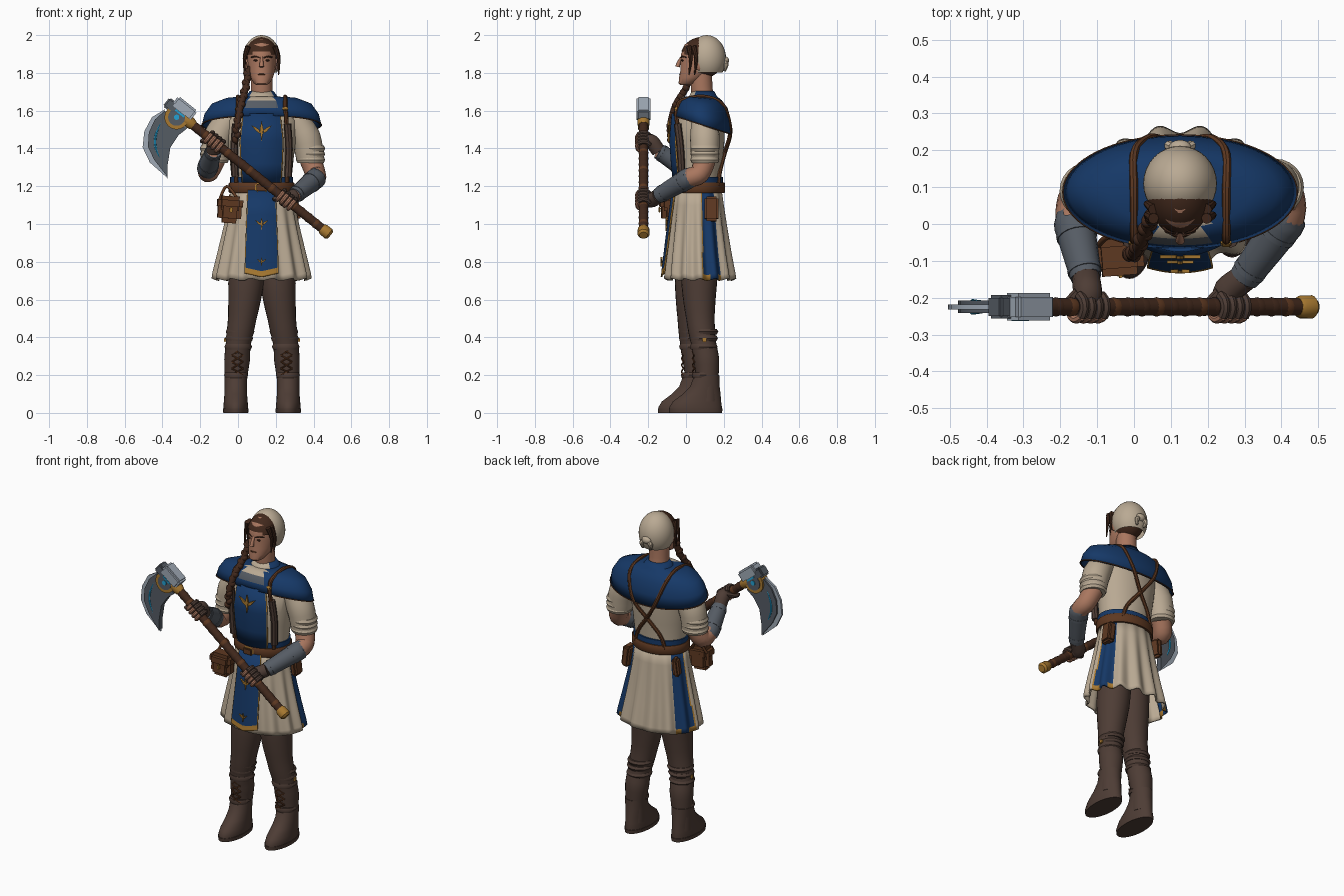
import bpy, bmesh, math
from mathutils import Vector, Euler

if "Cube" in bpy.data.objects:
    bpy.data.objects.remove(bpy.data.objects["Cube"])
CX = 0.125          # body centre line


def material(name, *rgb):
    m = bpy.data.materials.new(name)
    col = [(c / 255) ** 2.2 for c in rgb] + [1]
    m.diffuse_color = col
    m.use_nodes = True
    node = next(n for n in m.node_tree.nodes if n.type == 'BSDF_PRINCIPLED')
    node.inputs["Base Color"].default_value = col
    return m


CREAM = material("cream cloth", 184, 168, 146)
BLUE = material("blue cloth", 28, 59, 103)
LEATHER = material("tan leather", 94, 59, 38)
DARK = material("dark brown leather", 79, 63, 56)
SKIN = material("skin", 168, 118, 95)
HAIR = material("dark umber", 68, 45, 34)
STEEL = material("dark steel", 86, 92, 100)
PALE = material("pale steel", 158, 168, 180)
GOLD = material("gold", 166, 120, 52)
GLOW = material("bright blue", 40, 160, 210)


def finish(name, bm, mats, rule=None):
    bmesh.ops.recalc_face_normals(bm, faces=bm.faces)
    for f in bm.faces:
        f.smooth = True
        if rule:
            f.material_index = rule(f.calc_center_median())
    me = bpy.data.meshes.new(name)
    bm.to_mesh(me)
    bm.free()
    me.set_sharp_from_angle(angle=math.radians(40))
    for m in (mats if isinstance(mats, list) else [mats]):
        me.materials.append(m)
    ob = bpy.data.objects.new(name, me)
    bpy.context.collection.objects.link(ob)
    return ob


def skin_rings(bm, rings, caps):
    n = len(rings[0])
    for a, b in zip(rings, rings[1:]):
        for i in range(n):
            bm.faces.new((a[i], a[(i + 1) % n], b[(i + 1) % n], b[i]))
    if caps:
        bm.faces.new(rings[0])
        bm.faces.new(rings[-1])


def loft(name, rows, mats, cx=CX, n=40, caps=True, rule=None):
    """Stack of ellipses: z, rx, ry, cy, tilt, wave."""
    bm, rings = bmesh.new(), []
    for row in rows:
        z, rx, ry, cy, tilt, wave = (list(row) + [0, 0])[:6]
        ring = []
        for i in range(n):
            a = math.tau * i / n
            w = wave * math.cos(14 * a)
            ring.append(bm.verts.new((cx + (rx + w) * math.cos(a), cy + (ry + w) * math.sin(a),
                                      z + tilt * math.sin(a) + w / 2)))
        rings.append(ring)
    skin_rings(bm, rings, caps)
    return finish(name, bm, mats, rule)


def tube(name, pts, radii, mat, n=12, steps=4):
    """Round sweep along a smooth path."""
    pts = [Vector(p) for p in pts]
    radii = radii if isinstance(radii, (list, tuple)) else [radii] * len(pts)
    path = []
    for i in range(len(pts) - 1):
        a, b = pts[max(i - 1, 0)], pts[i]
        c, d = pts[i + 1], pts[min(i + 2, len(pts) - 1)]
        for k in range(steps + (i == len(pts) - 2)):
            t = k / steps
            p = b + (c - a) * t / 2 + (a - b * 2.5 + c * 2 - d / 2) * t * t + (b * 1.5 - a / 2 - c * 1.5 + d / 2) * t ** 3
            path.append((p, radii[i] * (1 - t) + radii[i + 1] * t))
    bm, rings = bmesh.new(), []
    u = (path[1][0] - path[0][0]).orthogonal()
    for i, (p, r) in enumerate(path):
        tan = (path[min(i + 1, len(path) - 1)][0] - path[max(i - 1, 0)][0]).normalized()
        u = (u - tan * u.dot(tan)).normalized()
        v = tan.cross(u)
        rings.append([bm.verts.new(p + (u * math.cos(math.tau * k / n) + v * math.sin(math.tau * k / n)) * r)
                      for k in range(n)])
    skin_rings(bm, rings, True)
    return finish(name, bm, mat)


def ball(name, loc, size, mat, cut=None, rot=(0, 0, 0)):
    bm = bmesh.new()
    bmesh.ops.create_uvsphere(bm, u_segments=32, v_segments=20, radius=1)
    for v in bm.verts:
        v.co = Vector(loc) + Euler(rot).to_matrix() @ (v.co * Vector(size))
    if cut:
        bmesh.ops.delete(bm, geom=[f for f in bm.faces if cut(f.calc_center_median())], context='FACES')
    return finish(name, bm, mat)


def box(name, loc, size, mat, rot=(0, 0, 0), bevel=0.01):
    bm = bmesh.new()
    bmesh.ops.create_cube(bm, size=1)
    for v in bm.verts:
        v.co = Vector(loc) + Euler(rot).to_matrix() @ (v.co * Vector(size))
    bmesh.ops.bevel(bm, geom=bm.edges[:], offset=bevel, segments=2, affect='EDGES')
    return finish(name, bm, mat)


def prism(name, outline, y, depth, mat):
    """Outline in x and z, extruded along y around its centre."""
    bm = bmesh.new()
    skin_rings(bm, [[bm.verts.new((x, y + s * depth / 2, z)) for x, z in outline] for s in (-1, 1)], True)
    return finish(name, bm, mat)


def panel(name, rows, bulge, trim=0.05, n=16):
    """Hanging cloth strip with gold edges: z, y, half width."""
    bm, grid = bmesh.new(), []
    us = [-1] + [(1 - trim) * (2 * i / n - 1) for i in range(n + 1)] + [1]
    for z, y, half in rows:
        grid.append([bm.verts.new((CX + u * half, y + bulge * u * u, z + (0.02 * abs(u) if z < 0.8 else 0))) for u in us])
    for a, b in zip(grid, grid[1:]):
        for i in range(len(us) - 1):
            f = bm.faces.new((a[i], a[i + 1], b[i + 1], b[i]))
            f.material_index = int(i in (0, len(us) - 2) or b[0].co.z < 0.75)
    ob = finish(name, bm, [BLUE, GOLD])
    ob.modifiers.new("thickness", 'SOLIDIFY').thickness = 0.008


def emblem(name, z, y, s):
    prism(name + "_centre", [(CX, z + s), (CX + s * .18, z + .2 * s), (CX, z - s), (CX - s * .18, z + .2 * s)], y, 0.009, GOLD)
    for side, d in (("left", s), ("right", -s)):
        prism(name + "_wing_" + side, [(CX + d * .15, z - .2 * s), (CX + d * .5, z), (CX + d, z + .6 * s),
                                       (CX + d * .55, z + .4 * s), (CX + d * .2, z + .15 * s)], y + .002, 0.009, GOLD)


# Torso, skirt and belt
loft("tunic_body", [(1.15, .155, .118, .067), (1.25, .16, .118, .067), (1.35, .17, .125, .07), (1.44, .182, .134, .07),
                    (1.55, .19, .125, .08), (1.63, .12, .08, .09)], CREAM)


def skirt_rule(c):
    a = math.degrees(math.atan2((c.y - .074) / .184, abs(c.x - CX) / .257))
    return 0 if not 4 < a < 40 else (2 if a < 6 or c.z < .72 else 1)


skirt = loft("tunic_skirt", [(1.2, .157, .12, .067), (1.1, .173, .133, .067, 0, .003), (.98, .196, .148, .068, 0, .006),
                             (.85, .224, .165, .07, 0, .009), (.735, .25, .181, .074, 0, .011), (.706, .253, .184, .075, 0, .012)],
             [CREAM, BLUE, GOLD], n=180, caps=False, rule=skirt_rule)
skirt.modifiers.new("thickness", 'SOLIDIFY').thickness = 0.01
panel("tabard_chest", [(1.22, -.07, .105), (1.32, -.08, .112), (1.44, -.088, .117), (1.585, -.076, .1)], .032)
panel("tabard_skirt", [(1.18, -.075, .075), (1.05, -.093, .08), (.9, -.112, .086), (.75, -.13, .09), (.728, -.132, .09), (.72, -.134, .09)], .014)
emblem("chest_emblem", 1.49, -.091, .055)
emblem("skirt_emblem", 1.0, -.105, .036)
emblem("hem_emblem", .8, -.13, .026)
loft("waist_sash", [(1.21, .166, .128, .067), (1.25, .167, .128, .067)], BLUE)
loft("belt", [(1.165, .17, .136, .067), (1.17, .174, .14, .067), (1.215, .174, .14, .067), (1.22, .17, .136, .067)], LEATHER)
box("belt_buckle", (CX, -.075, 1.193), (.07, .02, .05), GOLD)
box("belt_buckle_plate", (CX, -.082, 1.193), (.055, .015, .036), LEATHER, bevel=.004)
box("belt_pouch", (-.045, -.085, 1.07), (.125, .09, .13), LEATHER, (0, .06, .08), .025)
box("belt_pouch_flap", (-.042, -.09, 1.11), (.135, .1, .075), LEATHER, (0, .06, .08), .02)
box("belt_pouch_clasp", (-.036, -.14, 1.075), (.016, .012, .03), GOLD, (0, .06, .08), .004)
tube("belt_pouch_loop", [(-.1, -.06, 1.12), (-.06, -.03, 1.2), (.0, -.06, 1.13)], .008, LEATHER)
box("side_pouch", (.3, .135, 1.08), (.05, .075, .13), LEATHER, (0, -.12, 0), .012)
box("back_pouch", (-.04, .15, 1.1), (.04, .06, .11), LEATHER, (0, .12, .3), .012)


# Shoulder mantle with open throat
def mantle_rule(c):
    d = abs(c.x - CX)
    if c.y > .05 or c.z < 1.6:
        return 0
    return 1 if c.z > 1.655 and d < .062 else 2 if c.z < 1.655 and d < .085 else 0


mantle = loft("shoulder_mantle", [(1.705, .062, .058, .09), (1.675, .085, .075, .09), (1.665, .19, .1, .09, -.01),
                                  (1.635, .265, .13, .09, -.02), (1.58, .303, .148, .09, -.035), (1.525, .317, .155, .086, -.05)],
              [BLUE, CREAM, STEEL], n=64, caps=False, rule=mantle_rule)
mantle.modifiers.new("thickness", 'SOLIDIFY').thickness = 0.01
tube("mantle_hem", [(CX + .317 * math.cos(a), .086 + .155 * math.sin(a), 1.524 - .05 * math.sin(a))
                    for a in [math.radians(k) for k in range(-60, 241, 10)]], .003, LEATHER, 6, 2)

# Harness straps, mirrored, crossing on the back
strap = [(-.01, -.02, 1.22), (-.012, -.028, 1.4), (-.005, -.05, 1.56), (0, -.046, 1.61), (0, -.025, 1.652), (0, .09, 1.674),
         (0, .19, 1.636), (.03, .228, 1.54), (.065, .232, 1.465), (CX, .206, 1.38), (.2, .18, 1.28), (.225, .17, 1.2)]
for side, f in (("right", lambda x: x), ("left", lambda x: 2 * CX - x)):
    tube("harness_strap_" + side, [(f(x), y, z) for x, y, z in strap], .0115, LEATHER, 8)
    tube("chest_strap_" + side, [(f(-.015), -.022, 1.25), (f(-.02), -.03, 1.4), (f(-.012), -.045, 1.53)], .02, DARK, 8)
    box("strap_buckle_" + side, (f(0), -.052, 1.61), (.03, .016, .022), GOLD, (-.6, 0, 0), .005)

# Head, hair and cap
tube("neck", [(CX, .1, 1.62), (CX, .085, 1.7), (CX, .08, 1.8)], [.062, .058, .058], SKIN, 20)
loft("head", [(1.735, .026, .027, -.003), (1.745, .042, .047, .008), (1.775, .06, .07, .033), (1.81, .07, .083, .053),
              (1.86, .075, .1, .071), (1.9, .075, .104, .078), (1.95, .064, .09, .083), (1.98, .03, .05, .085)], SKIN)
ball("hair", (CX, .085, 1.88), (.09, .115, .11), HAIR, lambda c: c.z < 1.925 - abs(c.x - CX) * .4 and c.y < .045)
ball("cap", (CX, .11, 1.875), (.1, .102, .125), CREAM, lambda c: c.y < .035 + (1.98 - c.z) * .2 or c.z < 1.795)
ball("cap_knot", (CX, .208, 1.865), (.03, .02, .022), CREAM)
for d in (-1, 1):
    s = "left" if d > 0 else "right"
    tube("cap_tail_" + s, [(CX, .2, 1.865), (CX + d * .03, .213, 1.845), (CX + d * .025, .205, 1.81)], [.01, .014, .006], CREAM, 8)
    ball("ear_" + s, (CX + d * .076, .07, 1.845), (.012, .02, .032), SKIN)
    ball("eye_" + s, (CX + d * .03, -.019, 1.866), (.013, .007, .005), HAIR)
    tube("brow_" + s, [(CX + d * .012, -.025, 1.88), (CX + d * .035, -.019, 1.887), (CX + d * .055, .0, 1.882)], .004, HAIR, 6)
    for k in range(2):
        tube("side_lock_" + s, [(CX + d * .072, .015 + k * .025, 1.94), (CX + d * .09, .025 + k * .03, 1.87),
                                (CX + d * .09, .015 + k * .03, 1.79)], [.015, .009, .003], HAIR, 8)
tube("nose", [(CX, -.022, 1.885), (CX, -.038, 1.855), (CX, -.044, 1.832)], [.006, .01, .013], SKIN, 10)
ball("mouth", (CX, -.028, 1.792), (.022, .008, .005), LEATHER)
braid = [(.055, .03, 1.82), (.04, .0, 1.72), (.015, -.055, 1.63), (-.005, -.085, 1.52), (-.01, -.08, 1.42)]
tube("braid_core", braid, [.018, .018, .018, .016, .005], HAIR)
for i in range(16):
    t = i / 16 * 4
    k = int(t)
    p = Vector(braid[k]).lerp(Vector(braid[k + 1]), t - k)
    ball("braid_knot", p + Vector(((-1) ** i * .007, 0, 0)), (.016, .019, .02), HAIR, rot=(0, (-1) ** i * .5, 0))

# Legs and boots
for side, d, dy in (("right", -1, 0), ("left", 1, .058)):
    X = lambda off: CX + .002 + d * off
    tube("leg_" + side, [(X(.075), .05 + dy / 2, .9), (X(.085), .035 + dy * .6, .68), (X(.105), .03 + dy * .8, .5), (X(.125), .035 + dy, .37),
                         (X(.132), .05 + dy, .28), (X(.138), .055 + dy, .17), (X(.139), .055 + dy, .06)],
         [.1, .094, .075, .066, .068, .058, .058], DARK, 24)
    y0 = dy + .03
    loft("boot_" + side, [(0, .062, .136, y0 - .037), (.03, .066, .139, y0 - .037), (.06, .063, .128, y0 - .03), (.1, .06, .1, y0 - .005),
                          (.14, .059, .078, y0 + .012), (.2, .06, .066, y0 + .022)], DARK, X(.139))
    loft("boot_sole_" + side, [(0, .066, .14, y0 - .037), (.022, .068, .142, y0 - .037)], DARK, X(.139))
    for z, off, r in ((.43, .116, .076), (.395, .121, .074), (.35, .126, .073), (.2, .137, .064)):
        loft("boot_cuff_" + side, [(z - .014, r - .006, r - .006, .035 + dy), (z, r, r, .037 + dy), (z + .014, r - .006, r - .006, .035 + dy)], DARK, X(off))
    box("boot_buckle_" + side, (X(.196), .04 + dy, .385), (.012, .022, .022), GOLD, bevel=.003)
    for k in range(6):
        for e in (-1, 1):
            z = .2 + k * .035
            tube("boot_lace_" + side, [(X(.13) - e * .03, -.012 + dy, z), (X(.13), -.024 + dy, z + .018), (X(.13) + e * .03, -.012 + dy, z + .035)],
                 .004, LEATHER, 6, 2)

# Axe shaft, running down from the right hand to the left
Y0 = -.225
D, P, Y = Vector((-.78, 0, .625)), Vector((.625, 0, .78)), Vector((0, 1, 0))
END = Vector((.49, Y0, .94))
at = lambda t: END + D * t
tube("axe_shaft", [at(.01), at(1.0)], .024, HAIR, 16)
for k in range(17):
    tube("shaft_wrap", [at(.085 + k * .05), at(.1 + k * .05), at(.115 + k * .05)], [.023, .0265, .023], HAIR if k % 3 else LEATHER, 14, 1)
tube("axe_pommel", [at(0), at(.012), at(.05), at(.06)], [.022, .032, .031, .025], GOLD, 16, 1)
tube("axe_collar", [at(.93), at(.95), at(.985), at(1)], [.026, .032, .032, .028], GOLD, 16, 1)

# Axe head
hub = Vector((-.325, Y0, 1.565))
for name, r, half, mat in (("axe_hub", .064, .028, GOLD), ("axe_hub_inlay", .045, .032, STEEL), ("axe_gem", .014, .036, GLOW)):
    tube(name, [hub - Y * half, hub + Y * half], r, mat, 28, 1)
box("axe_hammer", hub + P * .06 - D * .002, (.13, .075, .07), PALE, (0, .675, 0), .01)
box("axe_hammer_neck", hub + P * .03 + D * .035, (.12, .064, .06), STEEL, (0, .675, 0), .008)
for e in (-1, 1):
    box("hammer_rune", hub + P * .027 + Y * e * .034, (.06, .008, .01), GLOW, (0, .675, 0), .002)
edge = [(-.387, 1.607), (-.456, 1.565), (-.496, 1.49), (-.505, 1.406), (-.467, 1.326), (-.371, 1.241)]
inner = [(-.372, 1.316), (-.358, 1.406), (-.315, 1.47), (-.27, 1.505), (-.35, 1.58)]
ridge = [(-.39, 1.598), (-.44, 1.553), (-.472, 1.485), (-.477, 1.41), (-.444, 1.34), (-.374, 1.25)]
prism("axe_blade_edge", edge + ridge[::-1], Y0, .014, PALE)
prism("axe_blade_body", ridge + inner, Y0, .034, STEEL)
for e in (-1, 1):
    tube("blade_glow", [(-.41, Y0 + e * .014, 1.535), (-.435, Y0 + e * .014, 1.47), (-.437, Y0 + e * .014, 1.41), (-.415, Y0 + e * .014, 1.35)],
         [.003, .007, .007, .003], GLOW, 8)

# Arms: sleeve, bare elbow, bracer, gloved hand on the shaft
arms = (("right", (-.045, .09, 1.565), (-.105, .09, 1.46), (-.125, .09, 1.34), (-.155, .06, 1.275), (-.16, -.01, 1.3), (-.13, -.145, 1.385), .79),
        ("left", (.295, .095, 1.565), (.358, .1, 1.46), (.384, .1, 1.34), (.41, .07, 1.265), (.405, -.0, 1.235), (.3, -.145, 1.15), .3))
for side, sh, mid, cuff, elbow, fore, wrist, t in arms:
    tube("sleeve_" + side, [sh, mid, cuff], [.065, .079, .073], CREAM, 24)
    c = Vector(cuff)
    for k in range(3):
        q = c + Vector((0, 0, .03 * k))
        tube("sleeve_fold_" + side, [q - Vector((0, 0, .016)), q, q + Vector((0, 0, .016))], [.07, .077, .07], CREAM, 24, 2)
    tube("forearm_" + side, [cuff, elbow, fore, wrist], [.058, .054, .05, .036], SKIN, 16)
    tube("bracer_" + side, [Vector(elbow).lerp(Vector(fore), .75), fore, wrist], [.054, .056, .042], STEEL, 16)
    for k in (.15, .85):
        q, axis = Vector(fore).lerp(Vector(wrist), k), (Vector(wrist) - Vector(fore)).normalized() * .008
        tube("bracer_strap_" + side, [q - axis, q + axis], .0575 - .013 * k, STEEL, 16, 1)
    grip = at(t)
    tube("glove_" + side, [wrist, grip + Y * .045, grip + Y * .02], [.038, .04, .038], DARK, 14)
    for k in range(4):
        arc = [grip + D * (k - 1.5) * .025 + (Y * math.cos(a) + P * math.sin(a)) * .034
               for a in [math.radians(v) for v in range(20, 261, 40)]]
        tube("glove_finger_" + side, arc[:4], .0135, DARK, 8, 2)
        tube("fingertip_" + side, arc[3:], [.012, .012, .012, .009], SKIN, 8, 2)
    tube("thumb_" + side, [grip + Y * .04 + D * .03, grip - P * .034 + D * .05, grip - P * .03 - Y * .02 + D * .055], [.016, .014, .01], DARK, 8)
